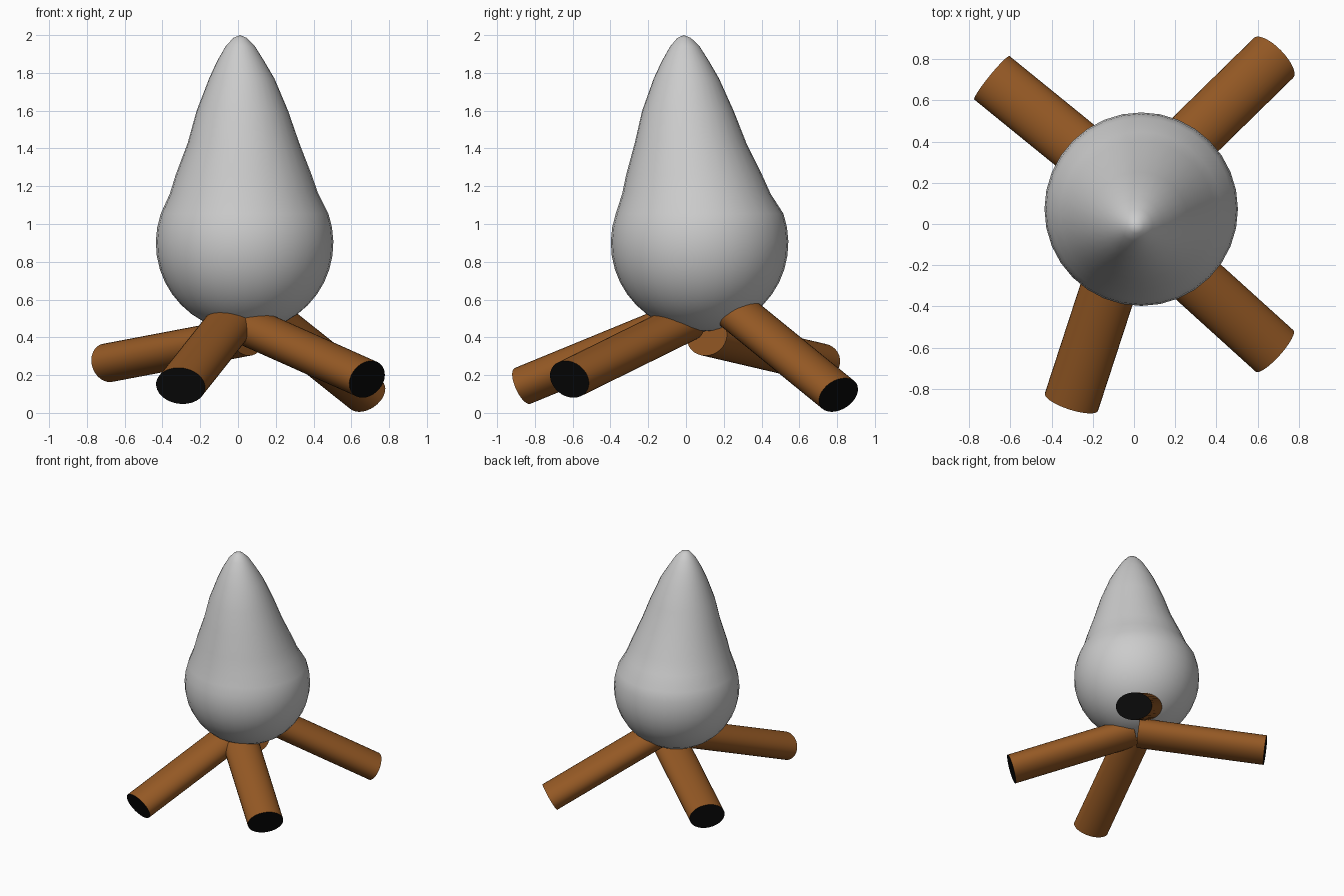
import bpy, bmesh, math
from mathutils import Vector

if "Cube" in bpy.data.objects:
    bpy.data.objects.remove(bpy.data.objects["Cube"])

SIDES = 32


def material(name, rgb):
    m = bpy.data.materials.new(name)
    m.diffuse_color = (*rgb, 1)
    m.use_nodes = True
    m.node_tree.nodes["Principled BSDF"].inputs["Base Color"].default_value = m.diffuse_color
    return m


bark = material("bark", (0.30, 0.10, 0.018))
char = material("char", (0.003, 0.003, 0.003))


def loft(name, rings, start=None, end=None, mats=()):
    """Skin rings given as (centre, u axis, v axis); ends close to a point or a flat cap."""
    bm = bmesh.new()
    loops = []
    for c, u, v in rings:
        loops.append([bm.verts.new(c + u * math.cos(t) + v * math.sin(t))
                      for t in (2 * math.pi * i / SIDES for i in range(SIDES))])
    for a, b in zip(loops, loops[1:]):
        for i in range(SIDES):
            j = (i + 1) % SIDES
            bm.faces.new((a[i], a[j], b[j], b[i]))
    for loop, tip, mat in ((loops[0], start, 0), (loops[-1], end, len(mats) - 1)):
        if tip is None:
            bm.faces.new(loop).material_index = max(mat, 0)
        else:
            p = bm.verts.new(tip)
            for i in range(SIDES):
                bm.faces.new((loop[i], loop[(i + 1) % SIDES], p))
    bmesh.ops.recalc_face_normals(bm, faces=bm.faces)
    mesh = bpy.data.meshes.new(name)
    bm.to_mesh(mesh)
    bm.free()
    for m in mats:
        mesh.materials.append(m)
    obj = bpy.data.objects.new(name, mesh)
    bpy.context.collection.objects.link(obj)
    bpy.ops.object.select_all(action='DESELECT')
    obj.select_set(True)
    bpy.context.view_layer.objects.active = obj
    bpy.ops.object.shade_smooth_by_angle(angle=math.radians(40))
    return obj


# Flame: round lower bulb, then a slightly leaning taper (x, y, z, radius)
bulb = Vector((0.035, 0.072, 0.9))
R = 0.47
sections = []
for k in range(1, 13):
    a = math.radians(-90 + k * 9.1)
    sections.append((bulb.x, bulb.y, bulb.z + R * math.sin(a), R * math.cos(a)))
sections += [(0.032, 0.055, 1.16, 0.393), (0.03, 0.043, 1.26, 0.36),
             (0.029, 0.024, 1.43, 0.295), (0.023, 0.010, 1.60, 0.242),
             (0.020, 0.002, 1.77, 0.173), (0.014, -0.003, 1.86, 0.126),
             (0.012, -0.006, 1.94, 0.078), (0.011, -0.01, 1.985, 0.036)]
loft("flame",
     [(Vector((x, y, z)), Vector((r, 0, 0)), Vector((0, r, 0))) for x, y, z, r in sections],
     bulb - Vector((0, 0, R)), Vector((0.011, -0.012, 2.0)))

# Logs: flattened round sticks leaning in under the flame, charred outer ends
logs = {
    "front_left_log": ((-0.304, -0.865, 0.143), (0.31, 0.95, 0.39)),
    "front_right_log": ((0.683, -0.617, 0.178), (-0.74, 0.67, 0.33)),
    "back_right_log": ((0.678, 0.807, 0.095), (-0.715, -0.70, 0.57)),
    "back_left_log": ((-0.69, 0.71, 0.265), (0.775, -0.63, 0.147)),
}
for name, (outer, direction) in logs.items():
    outer, d = Vector(outer), Vector(direction).normalized()
    side = d.cross(Vector((0, 0, 1))).normalized()
    up = side.cross(d)
    u, v = side * 0.136, up * 0.103
    loft(name, [(outer + d * 0.96, u, v), (outer, u, v)], mats=(bark, char))
